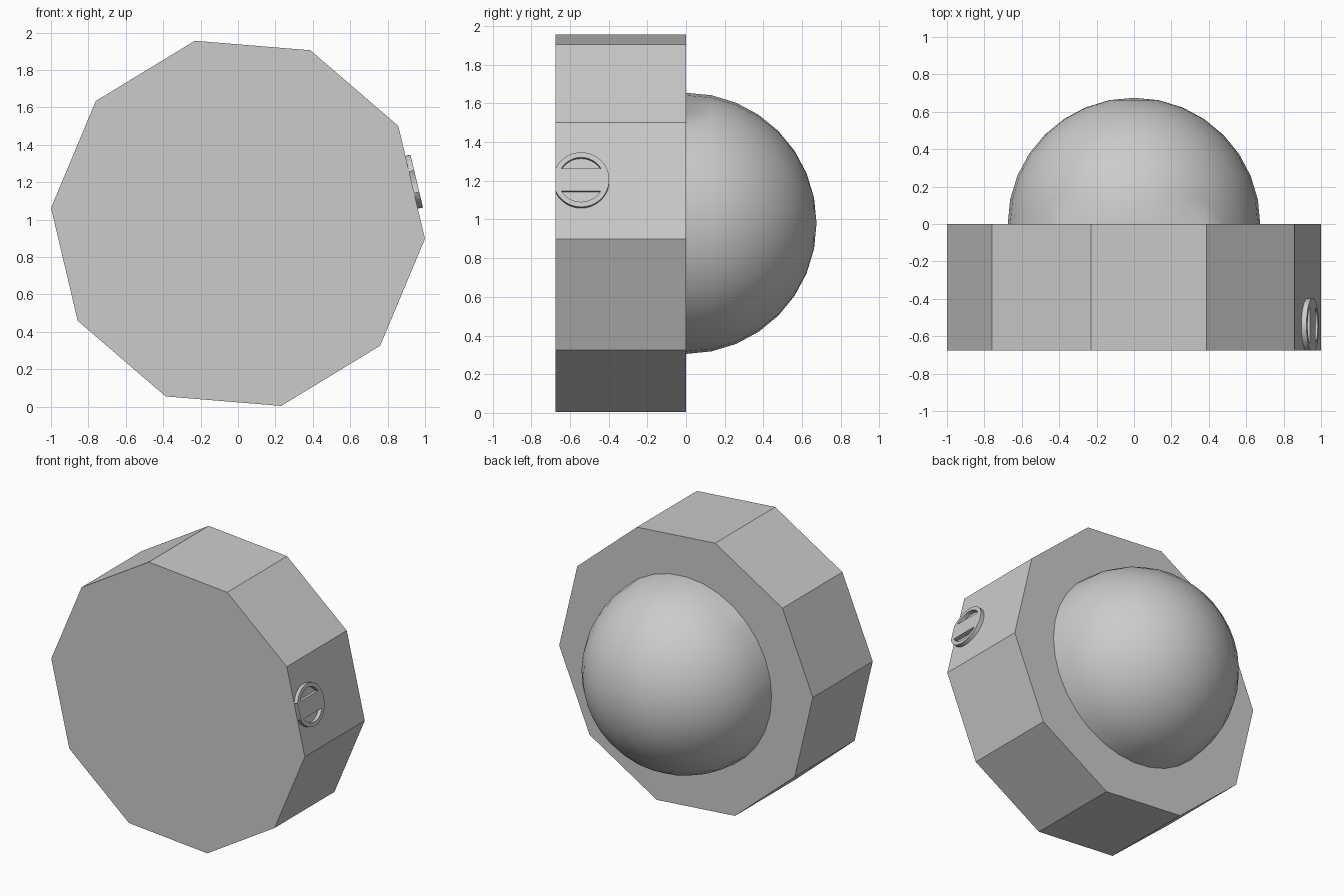
import bpy, bmesh, math
from mathutils import Matrix, Vector

if "Cube" in bpy.data.objects:
    bpy.data.objects.remove(bpy.data.objects["Cube"])

CENTRE_Z = 0.98
RADIUS = 1.003
DEPTH = 0.675
SIDES = 10
TURN = math.radians(-4.7)

grey = bpy.data.materials.new("plain grey")
grey.use_nodes = True
grey.diffuse_color = (0.6, 0.6, 0.6, 1)
grey.node_tree.nodes["Principled BSDF"].inputs["Base Color"].default_value = (0.6, 0.6, 0.6, 1)


def add_object(name, bm, smooth=False):
    mesh = bpy.data.meshes.new(name)
    bm.to_mesh(mesh)
    bm.free()
    mesh.materials.append(grey)
    obj = bpy.data.objects.new(name, mesh)
    bpy.context.collection.objects.link(obj)
    if smooth:
        bpy.ops.object.select_all(action='DESELECT')
        obj.select_set(True)
        bpy.context.view_layer.objects.active = obj
        bpy.ops.object.shade_smooth_by_angle(angle=math.radians(30))
    return obj


# Ten-sided body, extruded backwards from the front face
bm = bmesh.new()
angles = [TURN + math.tau * i / SIDES for i in range(SIDES)]
front = bm.faces.new([bm.verts.new((RADIUS * math.cos(a), -DEPTH, CENTRE_Z + RADIUS * math.sin(a)))
                      for a in angles])
extruded = bmesh.ops.extrude_face_region(bm, geom=[front], use_keep_orig=True)
bmesh.ops.translate(bm, vec=(0, DEPTH, 0),
                    verts=[v for v in extruded["geom"] if isinstance(v, bmesh.types.BMVert)])
bmesh.ops.recalc_face_normals(bm, faces=bm.faces)
add_object("body", bm)

# Half ball on the back, pole pointing backwards
bm = bmesh.new()
bmesh.ops.create_uvsphere(bm, u_segments=32, v_segments=16, radius=DEPTH)
bmesh.ops.bisect_plane(bm, geom=bm.verts[:] + bm.edges[:] + bm.faces[:],
                       plane_co=(0, 0, 0), plane_no=(0, 0, 1), clear_inner=True)
bmesh.ops.transform(bm, verts=bm.verts, matrix=Matrix.Translation((0, 0, CENTRE_Z))
                    @ Matrix.Rotation(-math.pi / 2, 4, 'X'))
add_object("back_dome", bm, smooth=True)

# Round badge: a raised ring with a flat bar across it
OUTER, INNER, BAR, HEIGHT = 0.145, 0.118, 0.06, 0.028
bm = bmesh.new()


def raised_loop(points):
    """Top outline with a wall dropping to the body; returns the top edges."""
    top = [bm.verts.new((x, y, HEIGHT)) for x, y in points]
    low = [bm.verts.new((x, y, 0)) for x, y in points]
    for i in range(len(top)):
        j = (i + 1) % len(top)
        bm.faces.new((top[i], low[i], low[j], top[j]))
    return [bm.edges.get((top[i], top[(i + 1) % len(top)])) for i in range(len(top))]


def arc(radius, start, end, steps):
    return [(radius * math.cos(start + (end - start) * i / steps),
             radius * math.sin(start + (end - start) * i / steps)) for i in range(steps + 1)]


edges = raised_loop(arc(OUTER, 0, math.tau, 48)[:-1])
corner = math.asin(BAR / INNER)
for shift in (0, math.pi):
    edges += raised_loop(arc(INNER, math.pi - corner + shift, corner + shift, 16))
cap = bmesh.ops.triangle_fill(bm, edges=edges, use_beauty=True, normal=(0, 0, 1))
for face in cap["geom"]:
    if isinstance(face, bmesh.types.BMFace):
        face.normal_update()
        if face.normal.z < 0:
            face.normal_flip()

# Seat the badge on the upper right side face, trimmed at the front plane
mid = TURN + math.pi / SIDES
normal = Vector((math.cos(mid), 0, math.sin(mid)))
across = Vector((0, 1, 0))
frame = Matrix((across, normal.cross(across), normal)).transposed().to_4x4()
spot = normal * RADIUS * math.cos(math.pi / SIDES) + Vector((0, -0.542, CENTRE_Z))
bmesh.ops.transform(bm, verts=bm.verts, matrix=Matrix.Translation(spot) @ frame)
bmesh.ops.bisect_plane(bm, geom=bm.verts[:] + bm.edges[:] + bm.faces[:],
                       plane_co=(0, -DEPTH, 0), plane_no=(0, -1, 0), clear_outer=True)
add_object("side_badge", bm, smooth=True)
